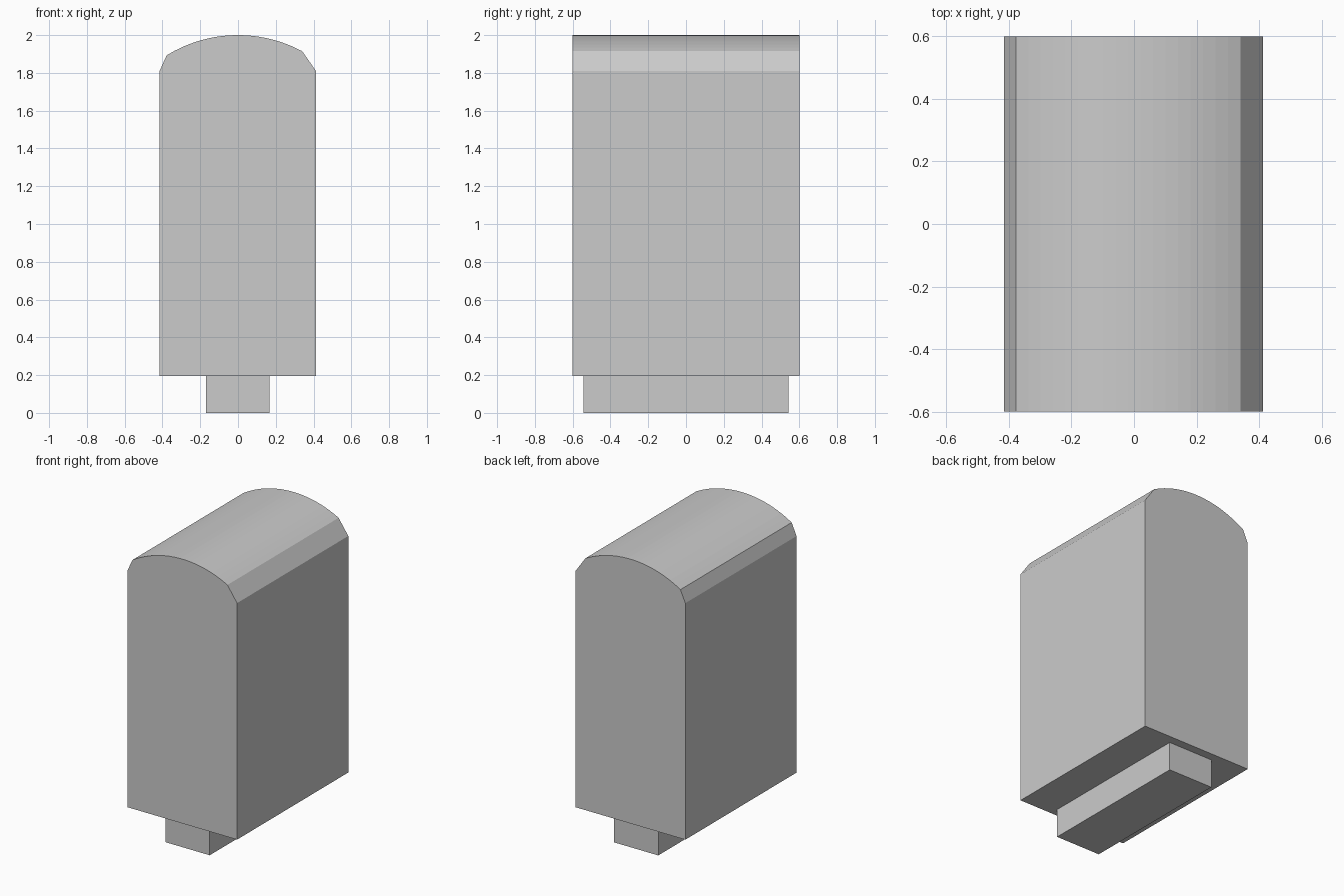
import bpy, math

if "Cube" in bpy.data.objects:
    bpy.data.objects.remove(bpy.data.objects["Cube"])


def prism(name, profile, half_depth):
    """Extrude an x-z outline (counter-clockwise seen from the front) along y."""
    n = len(profile)
    verts = [(x, y, z) for y in (-half_depth, half_depth) for x, z in profile]
    faces = [tuple(range(n)), tuple(range(2 * n - 1, n - 1, -1))]
    faces += [(i, i + n, (i + 1) % n + n, (i + 1) % n) for i in range(n)]
    mesh = bpy.data.meshes.new(name)
    mesh.from_pydata(verts, [], faces)
    obj = bpy.data.objects.new(name, mesh)
    bpy.context.collection.objects.link(obj)
    return obj


# Domed body: straight walls, wide chamfer on the right, short one on the left
R, TOP = 0.72, 2.0
x_right, x_left, steps = 0.34, -0.378, 18
arc = []
for i in range(steps + 1):
    x = x_right + (x_left - x_right) * i / steps
    arc.append((x, TOP - R + math.sqrt(R * R - x * x)))
prism("body", [(-0.415, 0.195), (0.413, 0.195), (0.413, 1.81)] + arc
      + [(-0.415, 1.81)], 0.6)

# Narrow foot block under the body
prism("foot", [(-0.17, 0.0), (0.166, 0.0), (0.166, 0.195), (-0.17, 0.195)], 0.542)
